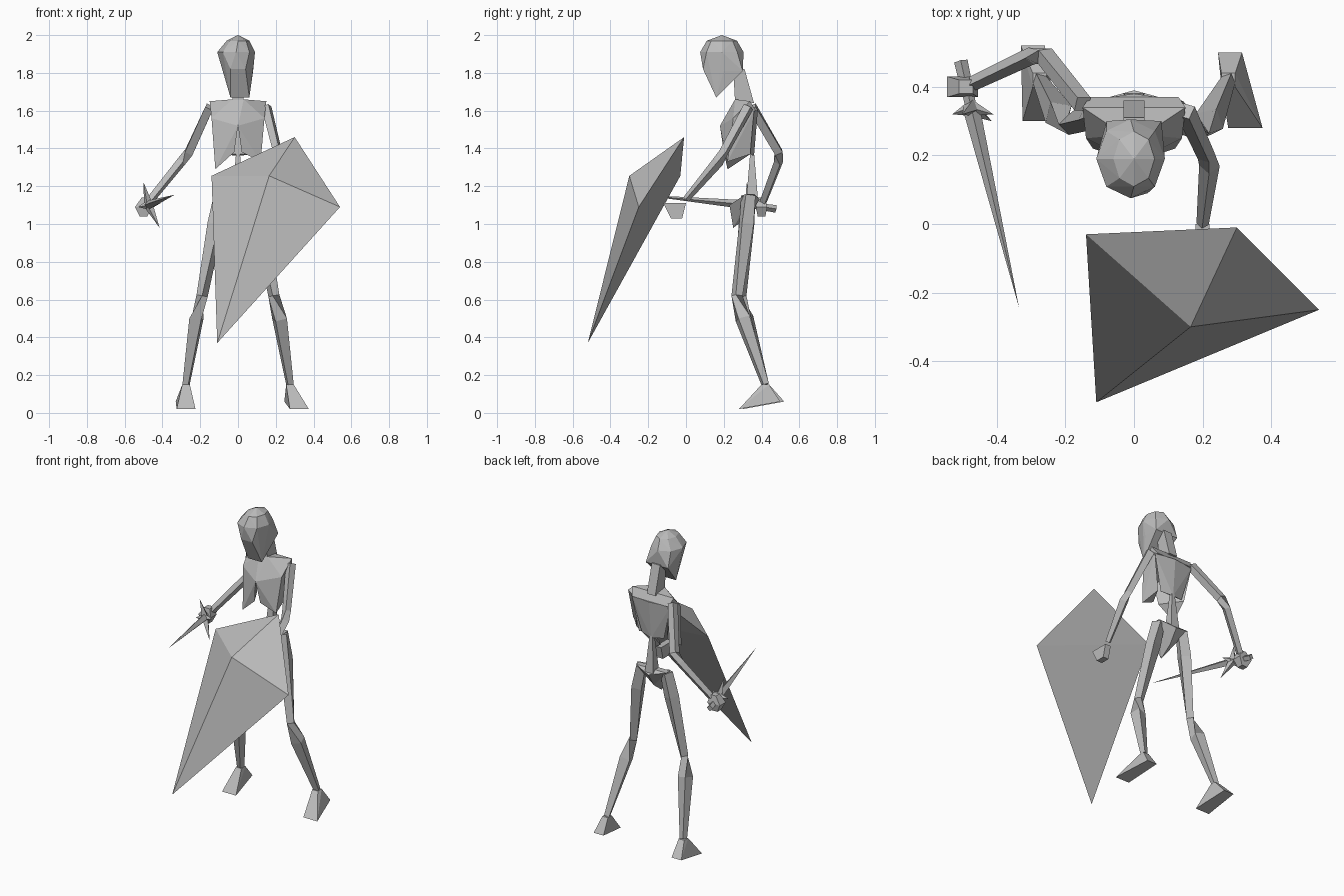
import bpy, bmesh, math
from mathutils import Vector

if "Cube" in bpy.data.objects:
    bpy.data.objects.remove(bpy.data.objects["Cube"])

GREY = (.5, .5, .5, 1)
material = bpy.data.materials.new("plain grey")
material.use_nodes = True
material.diffuse_color = GREY
material.node_tree.nodes["Principled BSDF"].inputs["Base Color"].default_value = GREY


def finish(name, bm):
    """Turn a bmesh into a flat shaded grey object."""
    bmesh.ops.recalc_face_normals(bm, faces=bm.faces)
    mesh = bpy.data.meshes.new(name)
    bm.to_mesh(mesh)
    bm.free()
    mesh.materials.append(material)
    part = bpy.data.objects.new(name, mesh)
    bpy.context.collection.objects.link(part)


def corners(centre, half_width, half_depth):
    """Corners of a level rectangle; zero depth gives a level edge."""
    x, y, z = centre
    return [(x + i * half_width, y + j * half_depth, z)
            for i in (-1, 1) for j in (-1, 1)]


def oval(centre, half_width, half_depth, sides=8):
    """Points round a level ellipse."""
    x, y, z = centre
    angles = [math.tau * k / sides for k in range(sides)]
    return [(x + half_width * math.cos(a), y + half_depth * math.sin(a), z)
            for a in angles]


def mirrored(*points):
    """The points together with their copies on the other side."""
    return list(points) + [(-x, y, z) for x, y, z in points]


def hull(name, points):
    """Faceted solid wrapped round a few corner points."""
    bm = bmesh.new()
    for point in set(points):
        bm.verts.new(point)
    bmesh.ops.convex_hull(bm, input=bm.verts[:])
    unused = [v for v in bm.verts if not v.link_faces]
    bmesh.ops.delete(bm, geom=unused, context="VERTS")
    finish(name, bm)


def bone(name, joints, radii, sides=4):
    """Faceted tube through joints; a zero radius makes a point."""
    bm = bmesh.new()
    path = [Vector(j) for j in joints]
    rings = []
    for i, (joint, radius) in enumerate(zip(path, radii)):
        before, after = path[max(i - 1, 0)], path[min(i + 1, len(path) - 1)]
        turn = (after - before).to_track_quat("Z", "Y")
        section = [Vector(p) for p in oval((0, 0, 0), radius, radius, sides)]
        rings.append([bm.verts.new(joint + turn @ p) for p in section])
    for lower, upper in zip(rings, rings[1:]):
        for k in range(sides):
            n = (k + 1) % sides
            bm.faces.new((lower[k], lower[n], upper[n], upper[k]))
    bm.faces.new(rings[0])
    bm.faces.new(rings[-1])
    bmesh.ops.remove_doubles(bm, verts=bm.verts[:], dist=.0001)
    finish(name, bm)


# Skull: domed cranium over a jaw that narrows to the chin
hull("skull", [(0, .19, 2)]
     + oval((0, .19, 1.97), .06, .08) + oval((-.01, .19, 1.91), .1, .115)
     + corners((0, .25, 1.81), .08, .05) + corners((0, .09, 1.82), .04, 0)
     + corners((.01, .16, 1.67), .05, 0))
hull("neck", corners((0, .28, 1.82), .03, .03) + corners((0, .31, 1.64), .03, .05))

# Rib cage: shoulder block, back plate and two flaps split at the sternum
sternum = (0, .18, 1.52)
hull("upper_chest", [sternum] + mirrored(
    (.15, .34, 1.65), (.03, .26, 1.66), (.14, .25, 1.56), (.13, .37, 1.6)))
hull("back_plate", [(0, .38, 1.6), (0, .36, 1.36)] + mirrored(
    (.14, .36, 1.6), (.08, .34, 1.37)))
for side, label, drop in ((-1, "right", .04), (1, "left", 0)):
    hull(label + "_ribs", [sternum, (side * .02, .2, 1.38),
                           (side * .12, .22, 1.33 - drop), (side * .14, .25, 1.56),
                           (side * .14, .36, 1.6), (side * .1, .34, 1.37)])

# Spine and pelvis
hull("spine", corners((0, .35, 1.38), .01, .01) + corners((0, .35, 1.14), .03, .03))
hull("pelvis", corners((0, .34, 1.16), .11, .02) + corners((0, .23, 1.1), .07, 0)
     + [(0, .39, 1.13), (0, .25, .98), (0, .33, 1.04)])

# Legs bend back below the knee; each foot is a wedge under its ankle
for side, label, lean, toe_turn in ((-1, "right", .02, 0), (1, "left", 0, .05)):
    ankle = (side * .275, .42, .15)
    bone(label + "_leg",
         [(side * .09, .33, 1.15), (side * .12, .32, 1),
          (side * .19, .27 + lean, .62), (side * .22, .3 + lean, .5), ankle],
         (.04, .045, .03, .045, .022))
    x, y, z = ankle
    hull(label + "_foot", corners((x + toe_turn, .28 + lean, .02), .05, 0)
         + corners((x + toe_turn / 2 - .02, .5 + lean, .06), .035, 0)
         + corners(ankle, .02, .02))

# Arms: the right one reaches out and back, the left one forward
bone("right_arm", [(-.15, .35, 1.62), (-.26, .49, 1.38), (-.3, .49, 1.33),
                   (-.47, .41, 1.12)], (.03, .03, .026, .022))
bone("left_arm", [(.15, .33, 1.62), (.21, .2, 1.38), (.22, .17, 1.33),
                  (.2, 0, 1.13)], (.03, .026, .03, .018))
hull("right_hand", corners((-.49, .4, 1.14), .02, .02)
     + corners((-.5, .4, 1.09), .045, .03) + corners((-.5, .4, 1.04), .02, .02))
hull("left_hand", corners((.2, -.06, 1.11), .02, .06)
     + corners((.2, -.05, 1.03), .02, .03))

# Sword: long tapering blade, grip and crossed guard spikes
guard = (-.475, .34, 1.1)
bone("sword_blade", [guard, (-.335, -.245, 1.155)], (.025, 0))
bone("sword_grip", [guard, (-.505, .475, 1.08)], (.016, .02))
bone("upright_guard", [(-.5, .32, 1.22), guard, (-.415, .3, .98)], (0, .025, 0))
bone("sideways_guard", [(-.53, .32, 1.09), guard, (-.41, .32, 1.11)], (0, .025, 0))

# Kite shield: four rim corners, flat back and a raised boss
hull("shield", [(.3, -.01, 1.46), (.54, -.25, 1.09), (-.11, -.52, .37),
                (-.14, -.03, 1.255), (.165, -.3, 1.255)])
